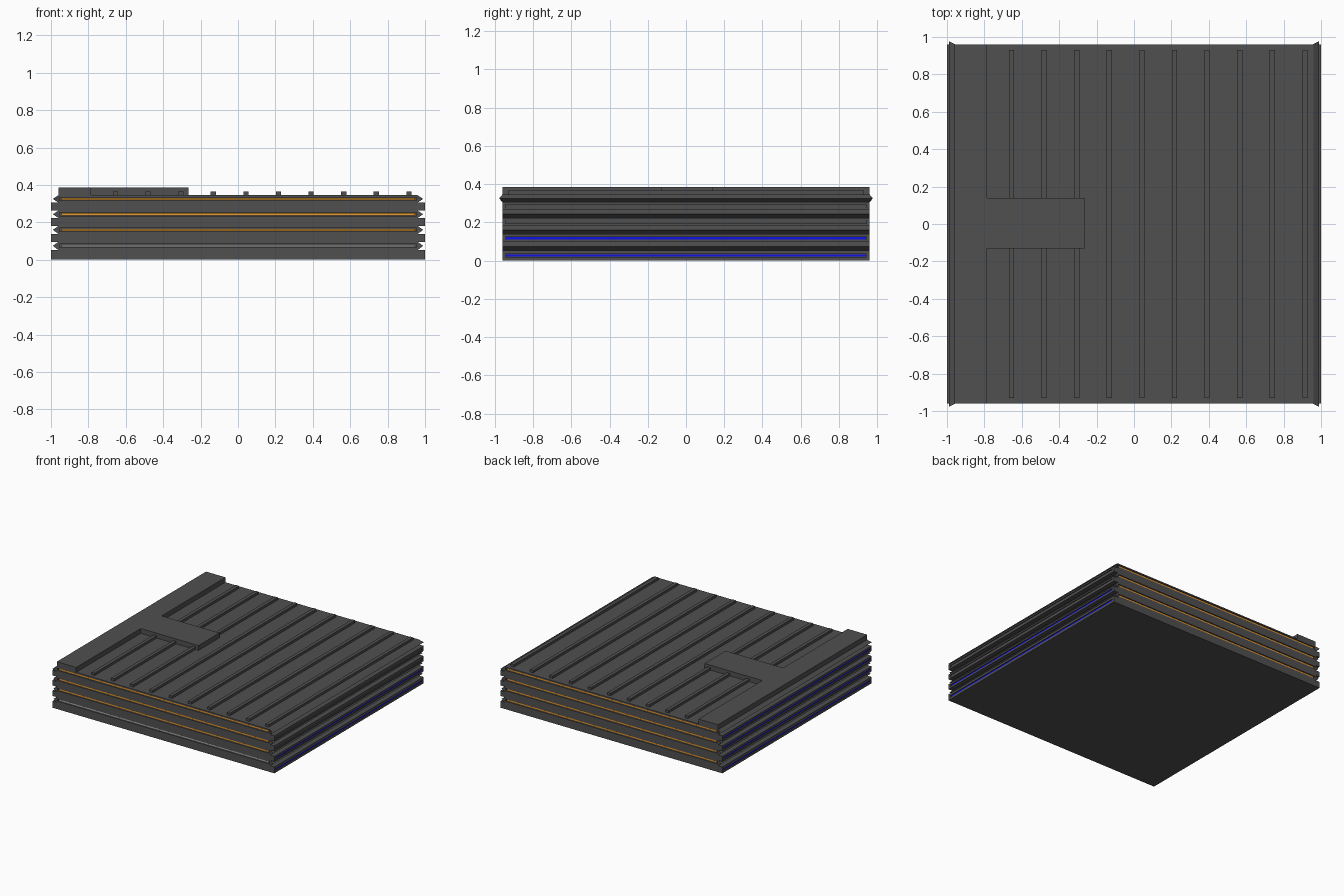
import bpy, bmesh

if "Cube" in bpy.data.objects:
    bpy.data.objects.remove(bpy.data.objects["Cube"])


def material(name, rgb):
    m = bpy.data.materials.new(name)
    m.diffuse_color = (*rgb, 1)
    m.use_nodes = True
    m.node_tree.nodes["Principled BSDF"].inputs["Base Color"].default_value = m.diffuse_color
    return m


GREY = material("dark grey", (0.08, 0.08, 0.08))
ORANGE = material("orange", (0.80, 0.32, 0.03))
BLUE = material("blue", (0.005, 0.005, 0.80))
PALE = material("pale grey", (0.40, 0.40, 0.40))


def finish(name, bm, mat):
    bmesh.ops.recalc_face_normals(bm, faces=bm.faces[:])
    me = bpy.data.meshes.new(name)
    bm.to_mesh(me)
    bm.free()
    me.materials.append(mat)
    ob = bpy.data.objects.new(name, me)
    bpy.context.collection.objects.link(ob)
    return ob


def add_box(bm, x0, x1, y0, y1, z0, z1):
    v = [bm.verts.new((x, y, z)) for z in (z0, z1)
         for x, y in ((x0, y0), (x1, y0), (x1, y1), (x0, y1))]
    for f in ((0, 1, 2, 3), (4, 5, 6, 7), (0, 1, 5, 4),
              (1, 2, 6, 5), (2, 3, 7, 6), (3, 0, 4, 7)):
        bm.faces.new([v[i] for i in f])


def box(name, mat, *size):
    bm = bmesh.new()
    add_box(bm, *size)
    return finish(name, bm, mat)


HY = 0.96
TOP = 0.345
SLABS = [(0.0, 0.052), (0.096, 0.138), (0.181, 0.223), (0.263, 0.305)]
SEAMS = [(SLABS[i][1], SLABS[i + 1][0] if i < 3 else TOP) for i in range(4)]

# stacked body: flat slabs alternating with pointed seams on the x sides
levels = []
for (s0, s1), (g0, g1) in zip(SLABS, SEAMS):
    levels += [(s0, 1.0), (s1, 1.0), (g0, 0.96), ((g0 + g1) / 2, 0.99), (g1, 0.96)]
bm = bmesh.new()
rings = [[bm.verts.new((x * hx, y * HY, z))
          for x, y in ((-1, -1), (1, -1), (1, 1), (-1, 1))] for z, hx in levels]
for a, b in zip(rings, rings[1:]):
    for i in range(4):
        j = (i + 1) % 4
        bm.faces.new((a[i], a[j], b[j], b[i]))
bm.faces.new(rings[0])
bm.faces.new(rings[-1])
body = finish("body", bm, GREY)

# long recesses for the light strips, cut into all four sides
bm = bmesh.new()
for g0, g1 in SEAMS:
    c = (g0 + g1) / 2
    for s in (-1, 1):
        y = sorted((s * 0.945, s * 1.0))
        add_box(bm, -0.955, 0.955, *y, c - 0.009, c + 0.009)
for s0, s1 in SLABS:
    c = (s0 + s1) / 2
    for s in (-1, 1):
        x = sorted((s * 0.988, s * 1.05))
        add_box(bm, *x, -0.945, 0.945, c - 0.008, c + 0.008)
cutter = finish("recess_cutter", bm, GREY)
cutter.hide_render = True
cut = body.modifiers.new("recesses", 'BOOLEAN')
cut.operation, cut.solver, cut.object = 'DIFFERENCE', 'EXACT', cutter
bpy.context.view_layer.objects.active = body
bpy.ops.object.modifier_apply(modifier=cut.name)
bpy.data.objects.remove(cutter)

# light strips: lowest front strip and two upper right strips are unlit
for i in range(4):
    c = sum(SEAMS[i]) / 2
    box(f"front_strip_{i}", ORANGE if i else PALE,
        -0.945, 0.945, -0.955, -0.944, c - 0.006, c + 0.006)
    box(f"back_strip_{i}", ORANGE, -0.945, 0.945, 0.944, 0.955, c - 0.006, c + 0.006)
    c = sum(SLABS[i]) / 2
    box(f"left_strip_{i}", BLUE, -0.995, -0.987, -0.94, 0.94, c - 0.006, c + 0.006)
    box(f"right_strip_{i}", BLUE if i < 2 else GREY,
        0.987, 0.995, -0.94, 0.94, c - 0.006, c + 0.006)

# small flared spikes on the corners of the top seam
g0, g1 = SEAMS[3]
c = (g0 + g1) / 2
for sx in (-1, 1):
    for sy in (-1, 1):
        bm = bmesh.new()
        pts = ((0.955, HY, g0), (0.955, HY, g1), (0.99, 0.977, c), (0.985, 0.93, c))
        v = [bm.verts.new((x * sx, y * sy, z)) for x, y, z in pts]
        for f in ((0, 1, 2), (0, 1, 3), (1, 2, 3), (0, 2, 3)):
            bm.faces.new([v[k] for k in f])
        finish("corner_spike", bm, GREY)

# raised T-shaped deck on the top
outline = [(-0.96, -HY), (-0.785, -HY), (-0.785, -0.13), (-0.265, -0.13),
           (-0.265, 0.14), (-0.785, 0.14), (-0.785, HY), (-0.96, HY)]
bm = bmesh.new()
face = bm.faces.new([bm.verts.new((x, y, TOP)) for x, y in outline])
ext = bmesh.ops.extrude_face_region(bm, geom=[face], use_keep_orig=True)
bmesh.ops.translate(bm, vec=(0, 0, 0.04),
                    verts=[g for g in ext["geom"] if isinstance(g, bmesh.types.BMVert)])
finish("raised_deck", bm, GREY)

# thin parallel ribs across the top
for i in range(10):
    x = -0.655 + i * 0.1743
    box(f"top_rib_{i}", GREY, x - 0.014, x + 0.014, -0.93, 0.93, TOP - 0.005, TOP + 0.02)
